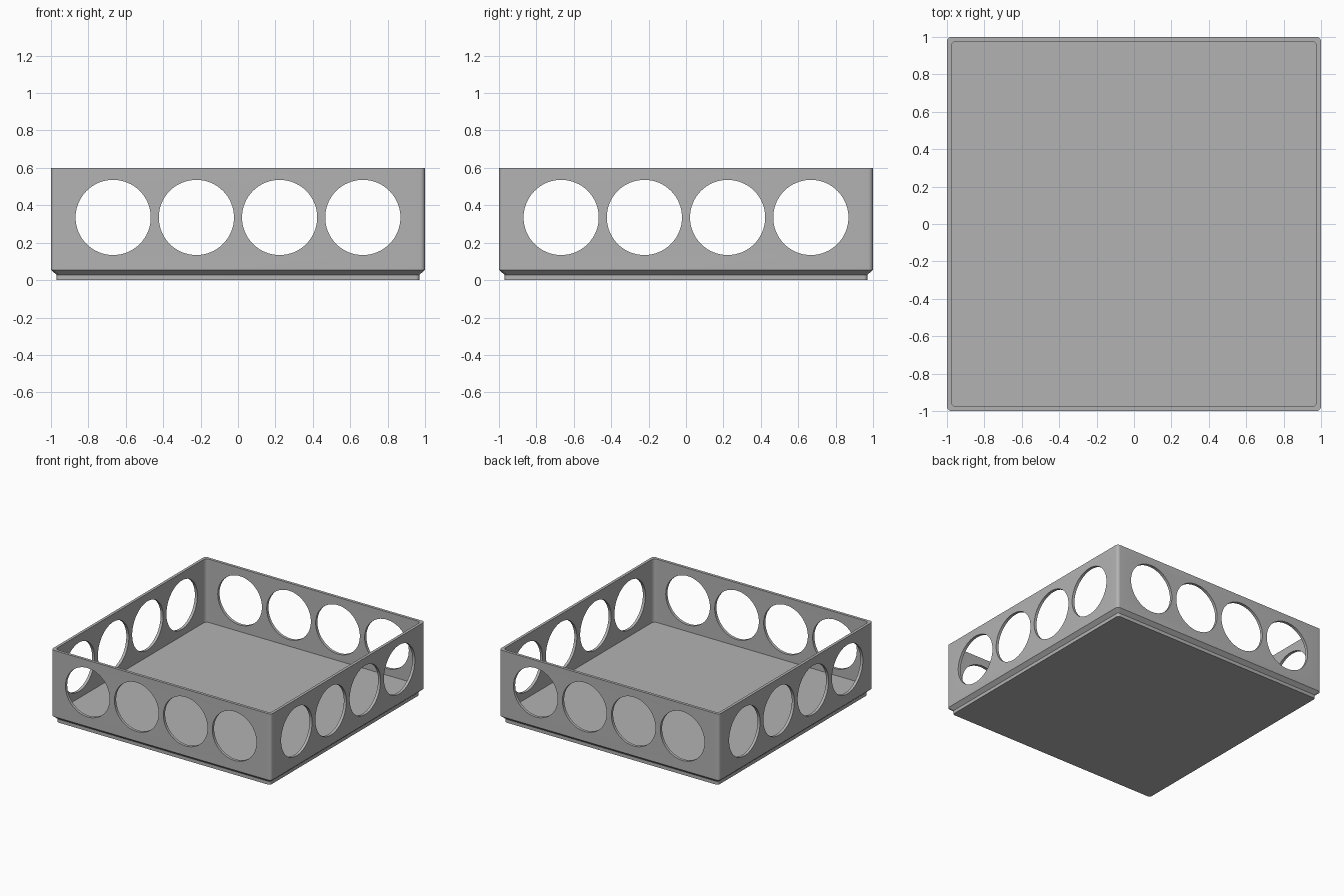
import bpy, bmesh, math

cube = bpy.data.objects.get("Cube")
if cube:
    bpy.data.objects.remove(cube)

grey = bpy.data.materials.new("plain grey")
grey.use_nodes = True
colour = (0.45, 0.45, 0.45, 1)
grey.diffuse_color = colour
grey.node_tree.nodes["Principled BSDF"].inputs["Base Color"].default_value = colour


def new_object(name, bm):
    mesh = bpy.data.meshes.new(name)
    bm.to_mesh(mesh)
    bm.free()
    obj = bpy.data.objects.new(name, mesh)
    bpy.context.collection.objects.link(obj)
    mesh.materials.append(grey)
    return obj


def rounded_square(bm, half, radius, z, steps=8):
    """Ring of vertices around a square with rounded corners."""
    ring = []
    for corner, (sx, sy) in enumerate([(1, 1), (-1, 1), (-1, -1), (1, -1)]):
        for i in range(steps + 1):
            a = math.pi / 2 * (corner + i / steps)
            c = half - radius
            ring.append(bm.verts.new((sx * c + radius * math.cos(a),
                                      sy * c + radius * math.sin(a), z)))
    return ring


# Open tray: foot, chamfer, outer wall, rim, inner wall, floor
profile = [(0.97, 0.02, 0), (0.97, 0.02, 0.028), (1, 0.025, 0.055),
           (1, 0.025, 0.6), (0.977, 0.03, 0.6), (0.977, 0.03, 0.08)]
bm = bmesh.new()
rings = [rounded_square(bm, *p) for p in profile]
for low, high in zip(rings, rings[1:]):
    for i in range(len(low)):
        j = (i + 1) % len(low)
        bm.faces.new((low[i], low[j], high[j], high[i]))
bm.faces.new(rings[0][::-1])
bm.faces.new(rings[-1])
bmesh.ops.recalc_face_normals(bm, faces=bm.faces)
tray = new_object("tray", bm)

# Four round holes through each pair of opposite walls
for turn in (0, math.pi / 2):
    bm = bmesh.new()
    for k in range(4):
        made = bmesh.ops.create_cone(bm, cap_ends=True, segments=64,
                                     radius1=0.201, radius2=0.201, depth=2.4)
        bmesh.ops.translate(bm, verts=made["verts"],
                            vec=((k - 1.5) * 0.445, -0.335, 0))
    cutter = new_object("hole_cutter", bm)
    cutter.rotation_euler = (-math.pi / 2, 0, turn)
    cutter.hide_render = True
    bpy.context.view_layer.update()
    cut = tray.modifiers.new("holes", 'BOOLEAN')
    cut.operation = 'DIFFERENCE'
    cut.solver = 'EXACT'
    cut.object = cutter
    bpy.context.view_layer.objects.active = tray
    bpy.ops.object.modifier_apply(modifier=cut.name)
    bpy.data.objects.remove(cutter)

# Smooth corners and hole rims, sharp edges elsewhere
bpy.ops.object.select_all(action='DESELECT')
tray.select_set(True)
bpy.context.view_layer.objects.active = tray
bpy.ops.object.shade_smooth_by_angle(angle=math.radians(30))
